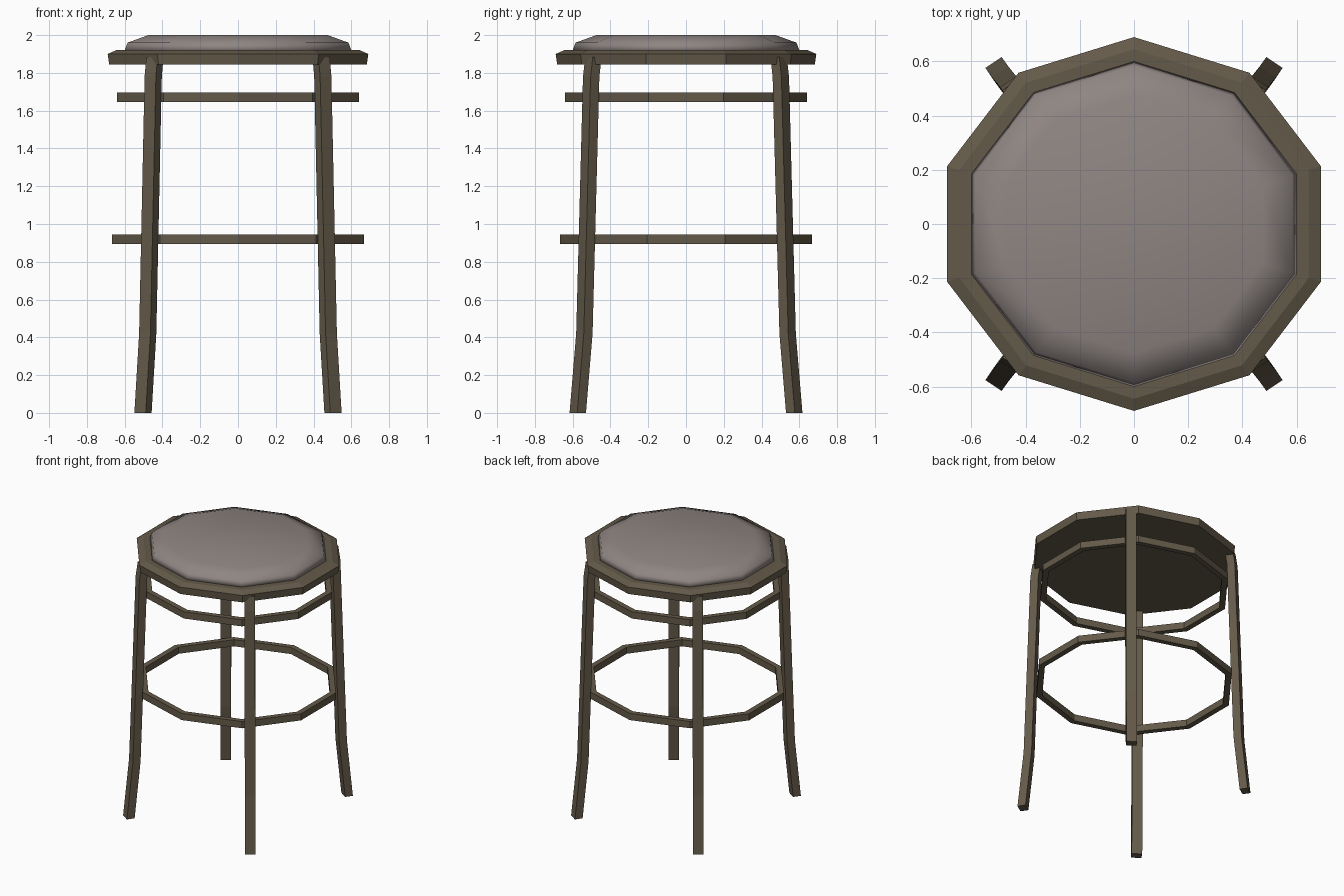
import bpy, bmesh, math
from mathutils import Vector

if "Cube" in bpy.data.objects:
    bpy.data.objects.remove(bpy.data.objects["Cube"])


def material(name, rgb):
    m = bpy.data.materials.new(name)
    m.diffuse_color = (*rgb, 1)
    m.use_nodes = True
    m.node_tree.nodes["Principled BSDF"].inputs["Base Color"].default_value = m.diffuse_color
    return m


wood = material("dark wood", (0.127, 0.102, 0.067))
fabric = material("grey fabric", (0.275, 0.238, 0.226))

SIDES = 10
STRETCH = 1 / math.cos(math.radians(18))  # decagon as wide as it is deep


def finish(bm, name, mat):
    bmesh.ops.recalc_face_normals(bm, faces=bm.faces)
    mesh = bpy.data.meshes.new(name)
    bm.to_mesh(mesh)
    bm.free()
    mesh.materials.append(mat)
    ob = bpy.data.objects.new(name, mesh)
    bpy.context.collection.objects.link(ob)
    return ob


def decagon(bm, r, z):
    angles = [math.pi / 2 + math.tau * i / SIDES for i in range(SIDES)]
    return [bm.verts.new((r * STRETCH * math.cos(a), r * math.sin(a), z)) for a in angles]


def bridge(bm, a, b):
    n = len(a)
    for i in range(n):
        j = (i + 1) % n
        bm.faces.new((a[i], a[j], b[j], b[i]))


def turned(name, profile, mat, closed=False):
    """Ten-sided part from (radius, height) points: a capped solid or a closed ring."""
    bm = bmesh.new()
    loops = [decagon(bm, r, z) for r, z in profile]
    for a, b in zip(loops, loops[1:]):
        bridge(bm, a, b)
    if closed:
        bridge(bm, loops[-1], loops[0])
    else:
        bm.faces.new(loops[0])
        bm.faces.new(loops[-1])
    return finish(bm, name, mat)


# Seat board with a chamfered top edge
turned("seat_board", [(0.682, 1.845), (0.69, 1.9), (0.645, 1.92)], wood)

# Padded cushion, smooth
cushion = turned("cushion", [(0.602, 1.915), (0.585, 1.96), (0.475, 2.0)], fabric)
for p in cushion.data.polygons:
    p.use_smooth = True

# Two rail hoops
for name, r, z in (("upper_rail", 0.64, 1.67), ("foot_rail", 0.667, 0.92)):
    turned(name, [(r, z - 0.025), (r, z + 0.025), (r - 0.04, z + 0.025), (r - 0.04, z - 0.025)],
           wood, closed=True)

# Splayed, gently bent legs, mirrored to the four corners
PATH = [(0.503, 0.573, 0), (0.478, 0.538, 0.42), (0.449, 0.502, 1.78), (0.44, 0.49, 1.885)]
OUT = Vector((0.56, 0.83, 0)) * 0.028
SIDE = Vector((0.83, -0.56, 0)) * 0.036
for name, sx, sy in (("front_left_leg", -1, -1), ("front_right_leg", 1, -1),
                     ("back_left_leg", -1, 1), ("back_right_leg", 1, 1)):
    bm = bmesh.new()
    rings = []
    for p in PATH:
        corners = [Vector(p) + OUT * u + SIDE * v for u, v in ((1, 1), (1, -1), (-1, -1), (-1, 1))]
        rings.append([bm.verts.new((c.x * sx, c.y * sy, c.z)) for c in corners])
    for a, b in zip(rings, rings[1:]):
        bridge(bm, a, b)
    bm.faces.new(rings[0])
    bm.faces.new(rings[-1])
    finish(bm, name, wood)
